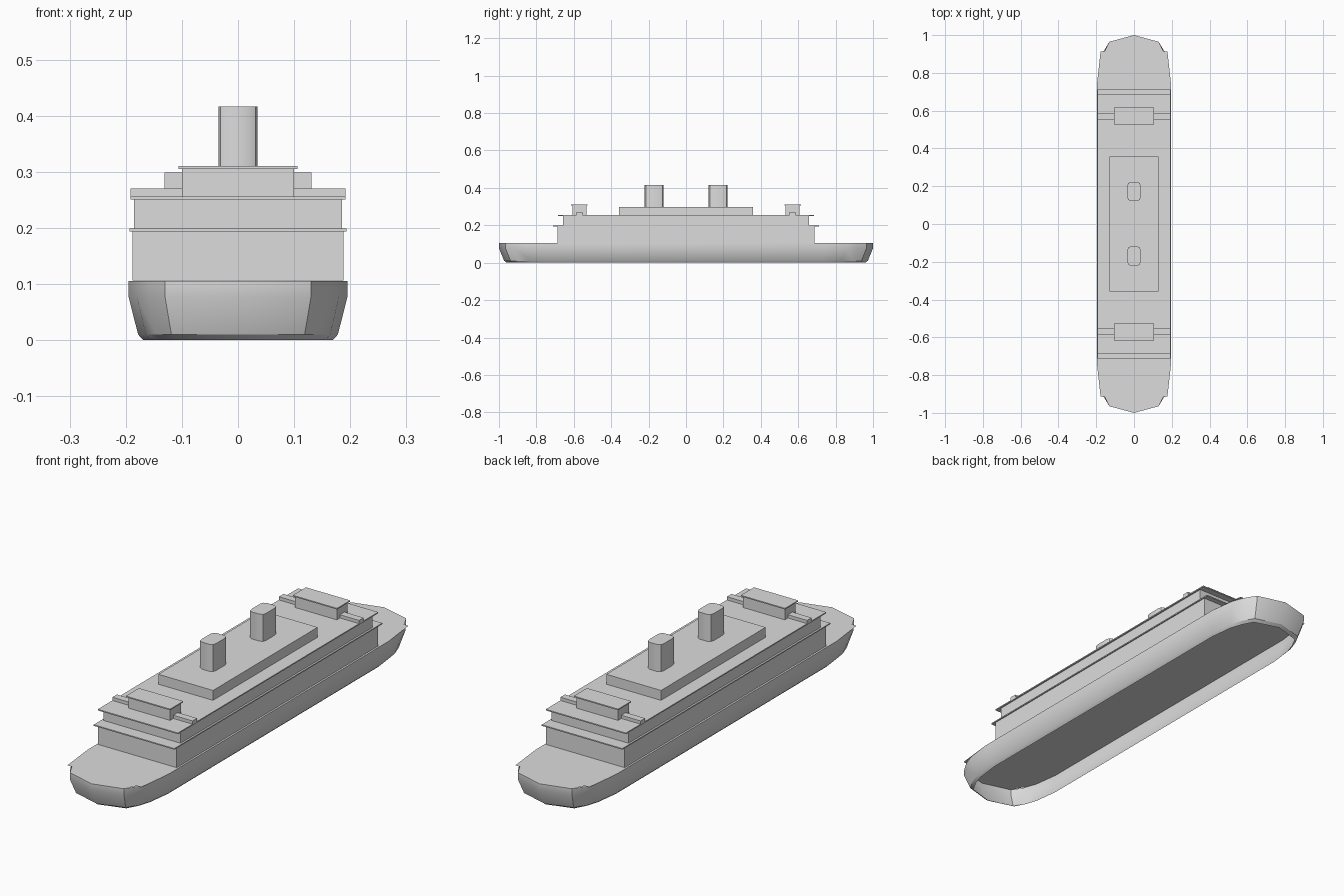
import bpy, bmesh, math

if "Cube" in bpy.data.objects:
    bpy.data.objects.remove(bpy.data.objects["Cube"], do_unlink=True)

GREY = (0.72, 0.72, 0.72, 1)
paint = bpy.data.materials.new("light_grey_paint")
paint.use_nodes = True
paint.diffuse_color = GREY
paint.node_tree.nodes["Principled BSDF"].inputs["Base Color"].default_value = GREY


def loft(name, outline, rings, smooth=None, capped=True):
    """Stack scaled copies of an outline; each ring is (z, x scale, y scale)."""
    bm = bmesh.new()
    loops = [[bm.verts.new((x * sx, y * sy, z)) for x, y in outline]
             for z, sx, sy in rings]
    for low, high in zip(loops, loops[1:]):
        for i in range(len(outline)):
            j = (i + 1) % len(outline)
            bm.faces.new((low[i], low[j], high[j], high[i]))
    if capped:
        bm.faces.new(loops[-1])
        if len(loops) > 1:
            bm.faces.new(loops[0][::-1])
    # Outlines run clockwise or not, so turn the faces outward
    bmesh.ops.recalc_face_normals(bm, faces=bm.faces)
    if len(loops) == 1:
        for face in bm.faces:
            if face.normal.z < 0:
                face.normal_flip()
    mesh = bpy.data.meshes.new(name)
    bm.to_mesh(mesh)
    bm.free()
    mesh.materials.append(paint)
    obj = bpy.data.objects.new(name, mesh)
    bpy.context.collection.objects.link(obj)
    if smooth:
        bpy.ops.object.select_all(action="DESELECT")
        obj.select_set(True)
        bpy.context.view_layer.objects.active = obj
        bpy.ops.object.shade_smooth_by_angle(angle=math.radians(smooth))
    return obj


def box(name, half_x, y0, y1, z0, z1):
    outline = [(-half_x, y0), (half_x, y0), (half_x, y1), (-half_x, y1)]
    return loft(name, outline, [(z0, 1, 1), (z1, 1, 1)])


def mirrored(quarter):
    """Full closed outline from a quarter, running from the end to the side."""
    right = quarter + [(x, -y) for x, y in quarter[::-1]]
    return right + [(-x, y) for x, y in right[::-1] if x > 0]


# Hull: a double-ended shell, open underneath, flaring up to an upright rim
hull_plan = mirrored([(0, 1), (0.13, 0.965), (0.16, 0.915), (0.18, 0.86), (0.195, 0.75)])
loft("hull", hull_plan,
     [(0, 0.865, 0.958), (0.01, 0.913, 0.972), (0.077, 1, 1), (0.105, 1, 1)],
     smooth=31, capped=False)

# Deck sheet with small corner points past the hull
deck_plan = mirrored([(0, 1), (0.13, 0.965), (0.155, 0.915), (0.177, 0.913), (0.195, 0.75)])
loft("main_deck", deck_plan, [(0.105, 1, 1)])

# Cabin tiers with overhanging deck slabs
box("lower_cabins", 0.188, -0.688, 0.688, 0.106, 0.194)
box("promenade_deck", 0.193, -0.711, 0.711, 0.194, 0.199)
box("upper_cabins", 0.185, -0.657, 0.657, 0.199, 0.252)
box("boat_deck", 0.192, -0.685, 0.685, 0.251, 0.256)
box("top_house", 0.131, -0.358, 0.358, 0.256, 0.299)

# Bridge at each end, with side wings and a thin roof
for end, s in (("front", -1), ("rear", 1)):
    box(end + "_bridge", 0.1, s * 0.533, s * 0.607, 0.256, 0.305)
    box(end + "_bridge_roof", 0.106, s * 0.526, s * 0.616, 0.305, 0.31)
    box(end + "_bridge_wings", 0.192, s * 0.554, s * 0.585, 0.256, 0.27)

# Two funnels with broad chamfered corners
funnel_plan = mirrored([(0.018, 0.051), (0.031, 0.044), (0.035, 0.03)])
for end, y in (("front", -0.17), ("rear", 0.172)):
    funnel = loft(end + "_funnel", funnel_plan, [(0.299, 1, 1), (0.416, 1, 1)], smooth=35)
    funnel.location.y = y
